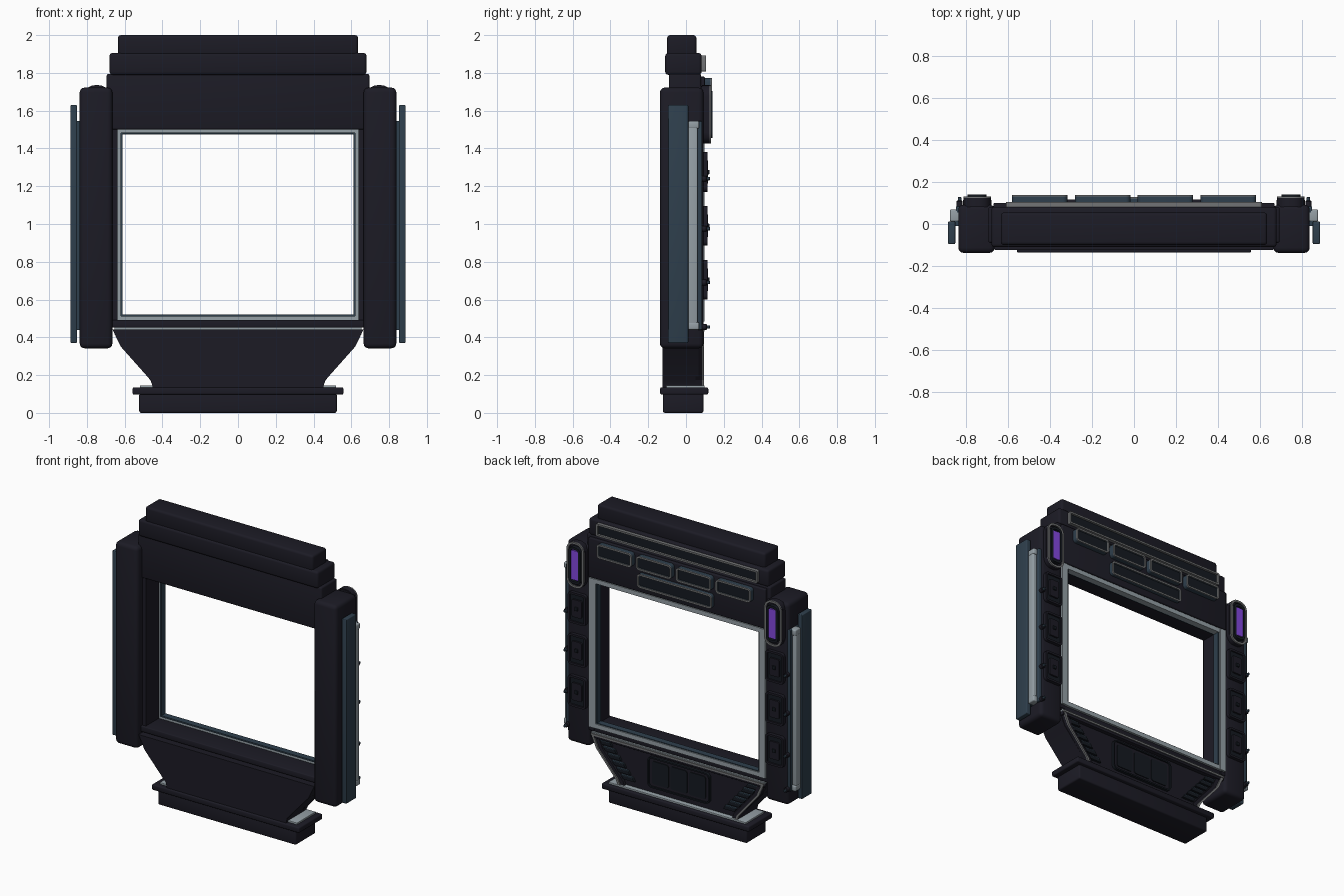
import bpy, bmesh, math

if "Cube" in bpy.data.objects:
    bpy.data.objects.remove(bpy.data.objects["Cube"])


def material(name, r, g, b):
    m = bpy.data.materials.new(name)
    m.diffuse_color = (r, g, b, 1)
    m.use_nodes = True
    m.node_tree.nodes["Principled BSDF"].inputs["Base Color"].default_value = m.diffuse_color
    return m


BODY = material("dark body", .0115, .0110, .0185)
PANEL = material("dark teal panel", .007, .010, .015)
SLATE = material("slate blue", .028, .050, .074)
LIGHT = material("light grey", .30, .35, .38)
TRIM = material("grey trim", .17, .175, .18)
PURPLE = material("purple glow", .23, .065, .75)


def finish(name, bm, mat, bevel=0.0, seg=3):
    bmesh.ops.recalc_face_normals(bm, faces=bm.faces[:])
    if bevel:
        bmesh.ops.bevel(bm, geom=bm.edges[:], offset=bevel, segments=seg,
                        profile=0.5, affect='EDGES')
    me = bpy.data.meshes.new(name)
    bm.to_mesh(me)
    bm.free()
    me.materials.append(mat)
    ob = bpy.data.objects.new(name, me)
    bpy.context.collection.objects.link(ob)
    bpy.ops.object.select_all(action='DESELECT')
    ob.select_set(True)
    bpy.context.view_layer.objects.active = ob
    bpy.ops.object.shade_smooth_by_angle(angle=math.radians(35))
    return ob


def box(name, x, y, z, mat, bevel=0.0):
    bm = bmesh.new()
    bmesh.ops.create_cube(bm, size=1)
    for v in bm.verts:
        for i, (a, b) in enumerate((x, y, z)):
            v.co[i] = a if v.co[i] < 0 else b
    return finish(name, bm, mat, bevel)


def prism(name, pts, y0, y1, mat, bevel=0.0):
    # outline in x,z pushed along y
    bm = bmesh.new()
    a = [bm.verts.new((x, y0, z)) for x, z in pts]
    b = [bm.verts.new((x, y1, z)) for x, z in pts]
    bm.faces.new(a)
    bm.faces.new(b)
    for i in range(len(pts)):
        j = (i + 1) % len(pts)
        bm.faces.new((a[i], a[j], b[j], b[i]))
    return finish(name, bm, mat, bevel, 1)


def rounded(cx, cz, w, h, r, n=5):
    pts = []
    for k, (sx, sz) in enumerate(((1, 1), (-1, 1), (-1, -1), (1, -1))):
        for i in range(n + 1):
            t = math.pi / 2 * (k + i / n)
            pts.append((cx + sx * (w / 2 - r) + r * math.cos(t),
                        cz + sz * (h / 2 - r) + r * math.sin(t)))
    return pts


def plate(name, cx, cz, w, h, r, y0, y1, mat):
    return prism(name, rounded(cx, cz, w, h, r), y0, y1, mat)


def ring(name, cx, cz, w, h, r, t, y0, y1, mat):
    outer = rounded(cx, cz, w, h, r)
    inner = rounded(cx, cz, w - 2 * t, h - 2 * t, max(r - t, .001))
    bm = bmesh.new()
    loops = [[bm.verts.new((x, y, z)) for x, z in p]
             for p, y in ((outer, y0), (outer, y1), (inner, y1), (inner, y0))]
    n = len(outer)
    for k in range(4):
        a, b = loops[k], loops[(k + 1) % 4]
        for i in range(n):
            j = (i + 1) % n
            bm.faces.new((a[i], a[j], b[j], b[i]))
    return finish(name, bm, mat)


def peg(name, x, z, r, y0, y1, mat):
    pts = [(x + r * math.cos(i * math.pi / 6), z + r * math.sin(i * math.pi / 6)) for i in range(12)]
    return prism(name, pts, y0, y1, mat, r * .3)


# stepped header
box("header_cap", (-.635, .635), (-.10, .055), (1.89, 2.0), BODY, .015)
box("header_middle", (-.68, .68), (-.11, .082), (1.79, 1.905), BODY, .015)
box("header_beam", (-.695, .695), (-.09, .08), (1.50, 1.795), BODY, .01)
box("header_back_plate", (-.67, .67), (.07, .10), (1.51, 1.78), BODY, .006)
box("header_strip", (-.60, .60), (.07, .09), (1.81, 1.89), PANEL)
ring("header_strip_trim", 0, 1.85, 1.22, .085, .008, .012, .075, .105, TRIM)
# header panels: dark plate, dark rim and a thin grey bead on the rim
for cx, cz, w, top in ((-.45, 1.725, .265, .138), (-.15, 1.725, .265, .138), (.15, 1.725, .265, .138),
                       (.45, 1.725, .265, .138), (0, 1.60, .565, .128)):
    plate("header_panel", cx, cz, w - .015, .085, .02, .09, top - .01, PANEL)
    ring("header_panel_rim", cx, cz, w, .095, .022, .014, .09, top - .007, SLATE)
    ring("header_panel_trim", cx, cz, w, .095, .022, .012, top - .007, top, TRIM)

# window frame
box("window_sill", (-.67, .67), (-.10, .08), (.452, .492), BODY, .006)
box("sill_line", (-.655, .655), (.03, .09), (.441, .453), LIGHT)
ring("window_frame", 0, .995, 1.30, 1.02, .004, .030, .055, .095, LIGHT)
ring("window_inner_frame", 0, .998, 1.242, .975, .004, .010, .045, .088, SLATE)

for s in (-1, 1):
    def X(a, b):
        return tuple(sorted((s * a, s * b)))

    # pillar and window jamb
    box("pillar", X(.665, .838), (-.138, .092), (.342, 1.722), BODY, .025)
    box("window_jamb", X(.638, .69), (-.085, .085), (.46, 1.52), BODY)
    box("jamb_strip", X(.625, .668), (.075, .098), (.485, 1.505), LIGHT)
    # outer side rail
    box("side_slab", X(.852, .887), (-.095, .012), (.37, 1.63), SLATE, .005)
    box("side_rod", X(.832, .876), (.010, .062), (.445, 1.535), LIGHT, .008)
    box("side_rod_front", X(.82, .856), (-.01, .014), (.44, 1.545), SLATE)
    box("side_rod_back", X(.815, .85), (.05, .085), (.44, 1.545), SLATE, .005)
    for z in (.46, 1.525):
        box("rod_clamp", X(.82, .878), (.012, .07), (z - .02, z + .02), LIGHT, .008)
    # lamp
    c = s * .748
    plate("lamp_base", c, 1.58, .135, .30, .055, .08, .115, BODY)
    ring("lamp_rim", c, 1.58, .13, .31, .055, .016, .085, .124, BODY)
    ring("lamp_trim", c, 1.58, .13, .31, .055, .014, .124, .132, TRIM)
    ring("lamp_bezel", c, 1.58, .09, .25, .035, .016, .10, .140, PANEL)
    plate("lamp_glow", c, 1.58, .060, .20, .012, .10, .136, PURPLE)
    # square panels on the pillar
    for z in (1.275, .99, .705):
        plate("pillar_panel", c, z, .13, .20, .02, .085, .105, PANEL)
        ring("pillar_panel_rim", c, z, .135, .21, .022, .014, .085, .115, BODY)
        plate("pillar_inset", c, z, .075, .12, .012, .10, .116, BODY)
        box("pillar_button", (c - .012, c + .012), (.11, .124), (z - .012, z + .012), PANEL, .003)
    # pegs along the outer edge
    for z in (1.24, .975, .69, .455):
        peg("edge_peg", s * .832, z, .016, .05, .112, BODY)
        peg("edge_peg_tip", s * .832, z, .009, .10, .128, SLATE)

    # lower skirt side rails and louvres
    edge = [(.655, .44), (.615, .35), (.465, .175), (.45, .14)]
    for (ax, az), (bx, bz) in zip(edge, edge[1:]):
        prism("skirt_rail", [(s * ax, az), (s * bx, bz), (s * (bx - .045), bz), (s * (ax - .045), az)],
              .05, .085, BODY)
        prism("skirt_rail_trim", [(s * ax, az), (s * bx, bz), (s * (bx - .018), bz), (s * (ax - .018), az)],
              .085, .094, TRIM)
    for i in range(6):
        t = i / 5
        x, z = .55 - .17 * t, .395 - .195 * t
        prism("skirt_louvre", [(s * (x - .045), z - .014), (s * (x + .04), z - .014),
                               (s * (x + .055), z + .008), (s * (x - .03), z + .008)], .05, .08, PANEL)
        prism("louvre_edge", [(s * (x - .03), z + .008), (s * (x + .055), z + .008),
                              (s * (x + .057), z + .013), (s * (x - .028), z + .013)], .05, .08, SLATE)

# lower skirt
half = [(.665, .442), (.62, .35), (.46, .17), (.45, .13)]
prism("skirt", half + [(-x, z) for x, z in reversed(half)], -.125, .065, BODY)
box("skirt_top_rail", (-.655, .655), (.05, .092), (.415, .442), BODY, .004)
box("skirt_top_trim", (-.655, .655), (.088, .098), (.432, .445), TRIM)
plate("console_panel", 0, .29, .46, .20, .03, .05, .074, BODY)
ring("console_rim", 0, .29, .47, .21, .032, .010, .05, .084, PANEL)
for cx in (-.14, 0, .14):
    plate("console_slot", cx, .29, .125, .155, .015, .06, .080, PANEL)

# base
box("base_plate", (-.52, .52), (-.105, .098), (.12, .146), LIGHT, .003)
box("base_flange", (-.558, .558), (-.137, .118), (.097, .135), BODY, .008)
box("base_block", (-.523, .523), (-.122, .092), (0, .105), BODY, .01)
